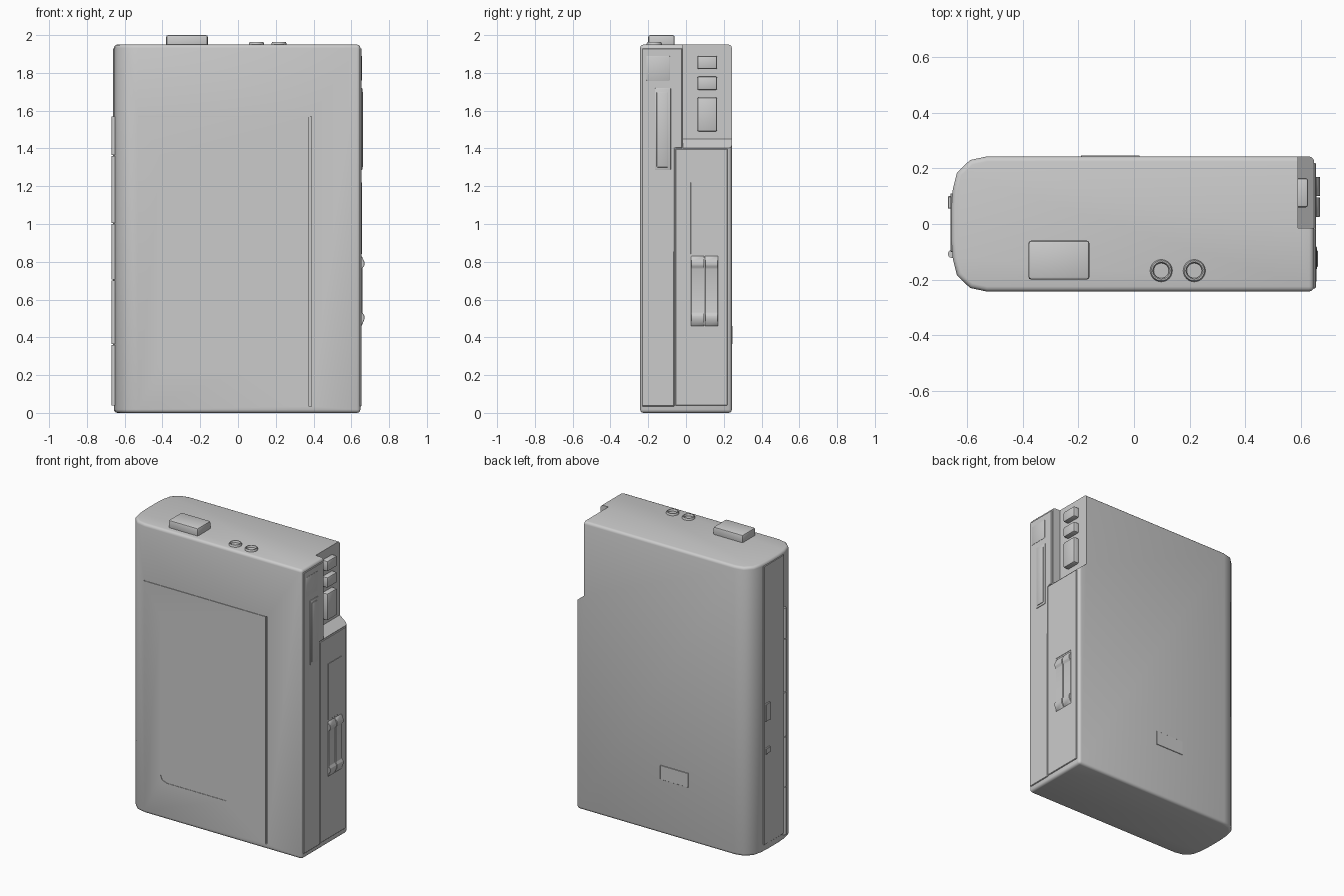
import bpy, bmesh, math

if "Cube" in bpy.data.objects:
    bpy.data.objects.remove(bpy.data.objects["Cube"])


def finish(name, bm, bevel=0.0, seg=2, angle=30):
    bmesh.ops.recalc_face_normals(bm, faces=bm.faces)
    if bevel:
        edges = [e for e in bm.edges if e.calc_face_angle(0) > math.radians(angle)]
        bmesh.ops.bevel(bm, geom=edges, offset=bevel, segments=seg, profile=0.5,
                        affect='EDGES', clamp_overlap=True)
    me = bpy.data.meshes.new(name)
    bm.to_mesh(me)
    bm.free()
    ob = bpy.data.objects.new(name, me)
    bpy.context.collection.objects.link(ob)
    return ob


def smooth(ob):
    bpy.ops.object.select_all(action='DESELECT')
    ob.select_set(True)
    bpy.context.view_layer.objects.active = ob
    bpy.ops.object.shade_smooth_by_angle(angle=math.radians(35))


def prism(name, pts, axis, a, b, bevel=0.0, seg=2, angle=30):
    """Extrude a 2D outline along an axis from a to b."""
    place = {'x': lambda p, t: (t, p[0], p[1]),
             'y': lambda p, t: (p[0], t, p[1]),
             'z': lambda p, t: (p[0], p[1], t)}[axis]
    bm = bmesh.new()
    lo = [bm.verts.new(place(p, a)) for p in pts]
    hi = [bm.verts.new(place(p, b)) for p in pts]
    bm.faces.new(lo)
    bm.faces.new(hi)
    n = len(pts)
    for i in range(n):
        j = (i + 1) % n
        bm.faces.new((lo[i], lo[j], hi[j], hi[i]))
    return finish(name, bm, bevel, seg, angle)


def box(name, x, y, z, bevel=0.0, seg=2):
    ob = prism(name, [(x[0], y[0]), (x[1], y[0]), (x[1], y[1]), (x[0], y[1])],
               'z', z[0], z[1], bevel, seg)
    smooth(ob)
    return ob


def cut(target, cutter):
    cutter.hide_render = True
    mod = target.modifiers.new("cut", 'BOOLEAN')
    mod.object = cutter
    mod.operation = 'DIFFERENCE'
    mod.solver = 'EXACT'
    bpy.ops.object.select_all(action='DESELECT')
    target.select_set(True)
    bpy.context.view_layer.objects.active = target
    bpy.ops.object.modifier_apply(modifier=mod.name)
    bpy.data.objects.remove(cutter, do_unlink=True)


# Case: rounded left corners, square right corners
half = [(0.648, 0.243), (-0.53, 0.243), (-0.59, 0.23), (-0.637, 0.185), (-0.652, 0.125), (-0.657, 0.06)]
outline = half + [(x, -y) for x, y in reversed(half)]
case = prism("case", outline, 'z', 0, 1.95, 0.018, 3, angle=40)

# Control notch with sloped floor in the rear right top corner
cut(case, prism("notch_cutter", [(0.59, 1.45), (0.70, 1.36), (0.70, 2.1), (0.59, 2.1)],
                'y', -0.015, 0.4))

# Door seams and the partial window line on the front
cut(case, box("seam_right", (0.376, 0.388), (-0.4, -0.235), (0.035, 1.57)))
cut(case, box("seam_top", (-0.53, 0.380), (-0.4, -0.239), (1.566, 1.572)))
line = [(-0.41, 1.36), (-0.41, 0.29), (-0.396, 0.258), (-0.36, 0.245), (0.08, 0.245)]
inner = [(0.08, 0.25), (-0.36, 0.25), (-0.392, 0.262), (-0.405, 0.29), (-0.405, 1.36)]
cut(case, prism("window_line", line + inner, 'y', -0.4, -0.24))
smooth(case)

# Right side: front strip stepping around the notch, and rear panel
strip = prism("side_strip", [(-0.232, 0.035), (-0.062, 0.035), (-0.062, 1.402), (-0.02, 1.402),
                             (-0.02, 1.93), (-0.232, 1.93)], 'x', 0.63, 0.654, 0.003, 1)
smooth(strip)
box("side_panel", (0.63, 0.654), (-0.057, 0.22), (0.04, 1.398), 0.003, 1)

# Long slide switch frame with its raised bar, and the square cap above
box("long_switch_frame", (0.63, 0.658), (-0.165, -0.08), (1.285, 1.72), 0.004)
box("long_switch_bar", (0.64, 0.662), (-0.155, -0.095), (1.30, 1.70), 0.004)
box("square_cap", (0.63, 0.656), (-0.21, -0.085), (1.76, 1.89), 0.003)

# Keys inside the notch
for i, (a, b) in enumerate([(1.49, 1.67), (1.71, 1.78), (1.82, 1.89)]):
    box(f"notch_key_{i}", (0.57, 0.626), (0.06, 0.165), (a, b), 0.008)

# Volume scale plate and the pair of sliders below it
box("slider_scale", (0.64, 0.656), (0.025, 0.17), (0.84, 1.22), 0.001, 1)
grip = [(0.64, 0.46), (0.655, 0.46), (0.669, 0.495), (0.669, 0.515), (0.659, 0.53),
        (0.659, 0.765), (0.669, 0.78), (0.669, 0.80), (0.655, 0.83), (0.64, 0.83)]
for i, y in enumerate((0.026, 0.100)):
    ob = prism(f"volume_slider_{i}", grip, 'y', y, y + 0.07, 0.002, 1)
    smooth(ob)

# Top: large button and two ringed jacks
box("top_button", (-0.38, -0.16), (-0.20, -0.06), (1.93, 2.0), 0.01)
for i, x in enumerate((0.098, 0.217)):
    bm = bmesh.new()
    prof = [(0.04, 1.94), (0.04, 1.955), (0.036, 1.963), (0.031, 1.963), (0.027, 1.957), (0.027, 1.94)]
    n = 32
    rings = [[bm.verts.new((x + r * math.cos(2 * math.pi * k / n),
                            -0.168 + r * math.sin(2 * math.pi * k / n), z)) for k in range(n)]
             for r, z in prof]
    for j in range(len(rings)):
        A, B = rings[j], rings[(j + 1) % len(rings)]
        for k in range(n):
            m = (k + 1) % n
            bm.faces.new((A[k], A[m], B[m], B[k]))
    smooth(finish(f"jack_ring_{i}", bm))

# Left side: long plate, small latch tabs, segmented hinge
box("left_plate", (-0.661, -0.64), (-0.10, 0.11), (0.05, 1.93), 0.002, 1)
for i, (a, b) in enumerate([(0.88, 1.0), (0.66, 0.70)]):
    box(f"latch_tab_{i}", (-0.67, -0.64), (0.055, 0.10), (a, b), 0.003, 1)
for i, (a, b) in enumerate([(0.04, 0.36), (0.365, 0.70), (0.705, 1.0), (1.005, 1.36), (1.365, 1.57)]):
    arc = [(-0.656 + 0.014 * math.cos(t * math.pi / 6), -0.108 + 0.014 * math.sin(t * math.pi / 6))
           for t in range(12)]
    ob = prism(f"hinge_segment_{i}", arc, 'z', a, b)
    smooth(ob)

# Rear label plate
box("rear_plate", (-0.19, 0.02), (0.23, 0.247), (0.365, 0.46), 0.001, 1)
